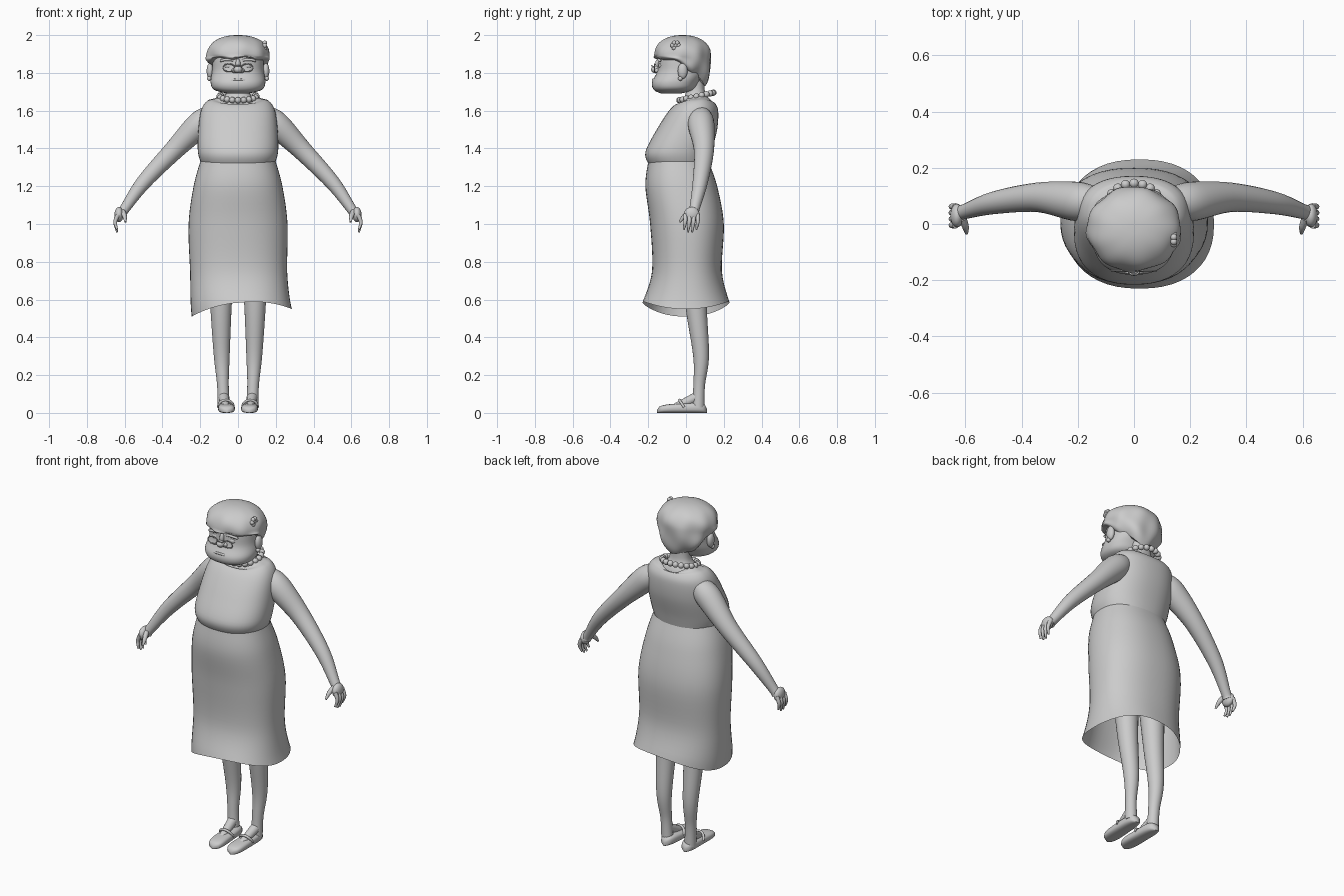
import bpy, bmesh, math
from math import sin, cos, pi, tau
from mathutils import Vector, Matrix

cube = bpy.data.objects.get("Cube")
if cube:
    bpy.data.objects.remove(cube, do_unlink=True)

shade = (.6, .6, .6, 1)
grey = bpy.data.materials.new("plain_grey")
grey.use_nodes = True
grey.diffuse_color = shade
grey.node_tree.nodes["Principled BSDF"].inputs["Base Color"].default_value = shade


def finish(name, bm):
    """Turn a bmesh into a smooth shaded object."""
    bmesh.ops.recalc_face_normals(bm, faces=bm.faces[:])
    mesh = bpy.data.meshes.new(name)
    bm.to_mesh(mesh)
    bm.free()
    mesh.materials.append(grey)
    part = bpy.data.objects.new(name, mesh)
    bpy.context.collection.objects.link(part)
    bpy.ops.object.select_all(action='DESELECT')
    part.select_set(True)
    bpy.context.view_layer.objects.active = part
    bpy.ops.object.shade_smooth_by_angle(angle=pi / 4)


def angles(count):
    return [tau * i / count for i in range(count)]


def spline(rows, steps=6):
    """Catmull-Rom curve through rows of numbers."""
    rows = [Vector(row) for row in rows]
    last = len(rows) - 1
    curve = []
    for i in range(last):
        start, end = rows[i], rows[i + 1]
        leave = (end - rows[max(i - 1, 0)]) / 2
        arrive = (rows[min(i + 2, last)] - start) / 2
        for step in range(steps):
            t = step / steps
            ease = t * t * (3 - 2 * t)
            curve.append(start.lerp(end, ease) + leave * t * (1 - t) ** 2 - arrive * t * t * (1 - t))
    return curve + [rows[last]]


def loft(name, rings, close_start=True, close_end=True):
    """Skin a row of closed rings."""
    bm = bmesh.new()
    loops = [[bm.verts.new(point) for point in ring] for ring in rings]
    for low, high in zip(loops, loops[1:]):
        for i in range(len(low)):
            bm.faces.new((low[i - 1], low[i], high[i], high[i - 1]))
    if close_start:
        bm.faces.new(loops[0])
    if close_end:
        bm.faces.new(loops[-1])
    finish(name, bm)


def rounded(angle, power):
    """Point on a superellipse."""
    c, s = cos(angle), sin(angle)
    return math.copysign(abs(c) ** power, c), math.copysign(abs(s) ** power, s)


def body(name, rows, lift=0, lean=0, **caps):
    """Rows hold height, half width, front y and back y; the last rings lift at the sides."""
    curve = spline(rows)
    rings = []
    for i, (z, width, front, back) in enumerate(curve):
        late = (i / (len(curve) - 1)) ** 6
        middle, depth = (front + back) / 2, (back - front) / 2
        ring = []
        for angle in angles(48):
            x, y = rounded(angle, .87)
            rise = late * (lift * cos(angle) ** 2 + max(lift, 0) * max(y, 0) / 2 + lean * x)
            ring.append((width * x + late * lean, middle + depth * y, z + rise))
        rings.append(ring)
    loft(name, rings, **caps)


def tube(name, points, side=1, sides=16):
    """Points hold x, y, z and radius."""
    path = spline(points)
    rings = []
    for i, point in enumerate(path):
        ahead = path[min(i + 1, len(path) - 1)] - path[max(i - 1, 0)]
        across = ahead.xyz.cross(Vector((.1, 1, .1))).normalized()
        up = ahead.xyz.cross(across).normalized()
        ring = [point.xyz + point.w * (across * cos(a) + up * sin(a)) for a in angles(sides)]
        rings.append([(side * x, y, z) for x, y, z in ring])
    loft(name, rings)


def arc(centre, wide, high, bulge, radius, sweep=pi):
    """Tube points along an arch that bulges forward."""
    x, y, z = centre
    turns = [sweep * i / 12 for i in range(13)]
    return [(x + wide * cos(a), y - bulge * sin(a), z + high * sin(a), radius) for a in turns]


def balls(name, centres, radii):
    bm = bmesh.new()
    for centre in centres:
        place = Matrix.Translation(centre) @ Matrix.Diagonal((*radii, 1))
        bmesh.ops.create_uvsphere(bm, u_segments=20, v_segments=12, radius=1, matrix=place)
    finish(name, bm)


# Skirt with a hem that dips at the sides
body("skirt", [(1.33, .2, -.2, .12), (1.2, .235, -.215, .165), (1, .262, -.19, .2),
               (.75, .257, -.18, .19), (.585, .265, -.23, .23)],
     lift=-.055, lean=.02, close_start=False, close_end=False)

# Sleeveless bodice with a scooped neckline
body("bodice", [(1.31, .19, -.195, .12), (1.38, .212, -.215, .135), (1.5, .21, -.155, .165),
                (1.6, .195, -.09, .17), (1.635, .16, -.05, .15), (1.61, .1, -.04, .14)],
     lift=.07, close_end=False)

# Neck and upper chest
body("neck", [(1.56, .14, -.08, .14), (1.64, .1, -.03, .13), (1.7, .06, 0, .1), (1.8, .06, 0, .1)])

# Head with heavy jowls
body("head", [(1.69, .05, -.13, -.03), (1.71, .125, -.17, .04), (1.75, .145, -.18, .07),
              (1.81, .137, -.152, .1), (1.9, .13, -.14, .1), (1.95, .08, -.09, .06)])

# Curly hair: short at the fringe, long at the nape
rings = []
for step in range(1, 31):
    t = step / 30
    ring = []
    for angle in angles(72):
        behind = (sin(angle) + 1) / 2
        drop = .015 + .14 * behind ** 2 + .008 * sin(6 * angle)
        crown = min(t / .6, 1) * pi / 2
        hang = max(t - .6, 0) / .4
        height, reach = rounded(crown, .9)
        reach -= hang ** 4 / 5
        reach *= 1 + t * (sin(9 * angle + 5 * t) + sin(5 * angle - 12 * t)) / 38
        ring.append((.167 * reach * cos(angle), .15 * reach * sin(angle) - .018,
                     1.89 + .11 * height - drop * hang))
    rings.append(ring)
loft("hair", rings)

# Flower clip on the left of the hair
flower = Vector((.142, -.055, 1.945))
petals = [flower + Vector((0, cos(a), sin(a))) * .016 for a in angles(6)]
balls("hair_flower", petals + [flower], (.012, .012, .012))

# Face
balls("nose_tip", [(0, -.16, 1.818)], (.024, .025, .02))
balls("nostrils", [(side * .02, -.15, 1.812) for side in (-1, 1)], (.015, .017, .013))
balls("nose_ridge", [(0, -.148, 1.845)], (.013, .015, .03))
balls("eyes", [(side * .05, -.128, 1.838) for side in (-1, 1)], (.026, .018, .018))
balls("ears", [(side * .148, -.018, 1.81) for side in (-1, 1)], (.018, .026, .042))
balls("earrings", [(side * .152, -.03, 1.77) for side in (-1, 1)], (.012, .012, .012))
tube("mouth", arc((0, -.147, 1.75), .055, .014, .027, .006))
tube("glasses_bridge", arc((0, -.166, 1.83), .018, .008, .015, .003))

# Pearl necklace, higher at the nape
balls("necklace", [(.098 * cos(a), .055 + .09 * sin(a), 1.675 + .02 * sin(a)) for a in angles(20)],
      (.0165, .0165, .0165))

for side, label in ((1, "left"), (-1, "right")):
    # Brow and glasses
    tube(label + "_eyebrow", arc((.055, -.135, 1.862), .035, .008, .01, .007), side)
    tube(label + "_glasses_rim", arc((.048, -.166, 1.827), .032, .02, 0, .003, tau), side)

    # Arm and palm
    tube(label + "_arm", [(.13, .08, 1.58, .05), (.2, .08, 1.53, .07), (.34, .095, 1.39, .053),
                          (.5, .075, 1.22, .04), (.6, .045, 1.08, .027), (.62, .04, 1.05, .028)], side, 24)
    balls(label + "_palm", [(side * .63, .03, 1.05)], (.024, .042, .04))

    # Fingers and thumb
    for k, finger in enumerate(("index", "middle", "ring", "little")):
        y = .022 * k - .004
        tip = .955 + .007 * (k - 1.5) ** 2
        tube(f"{label}_{finger}_finger", [(.635, y, 1.05, .012), (.65, y, 1.01, .01),
                                          (.64, y - .008, tip, .005)], side)
    tube(label + "_thumb", [(.61, .02, 1.065, .014), (.6, -.01, 1.04, .012), (.596, -.034, 1.01, .005)], side)

    # Leg and instep
    tube(label + "_leg", [(.09, .04, .8, .07), (.09, .055, .55, .056), (.086, .08, .3, .042),
                          (.08, .07, .15, .031), (.075, .065, .03, .033)], side, 24)
    tube(label + "_instep", [(.076, .06, .085, .028), (.064, -.06, .028, .02)], side)

    # Shoe with a flat sole, lower towards the toe
    rings = []
    for step in range(25):
        t = step / 24
        blunt = math.sqrt(1 - abs(2 * t - 1) ** 5)
        width = .006 + blunt * (.033 + .008 * t)
        height = (.06 - .018 * t) * (.4 + .6 * blunt)
        ring = []
        for angle in angles(24):
            x, z = rounded(angle, .7)
            ring.append((side * (.067 - .008 * t + width * x), .11 - .263 * t, height * (1 + z) / 2))
        rings.append(ring)
    loft(label + "_shoe", rings)
    tube(label + "_shoe_strap", arc((.064, -.01, .03), .04, .038, .025, .007), side)
